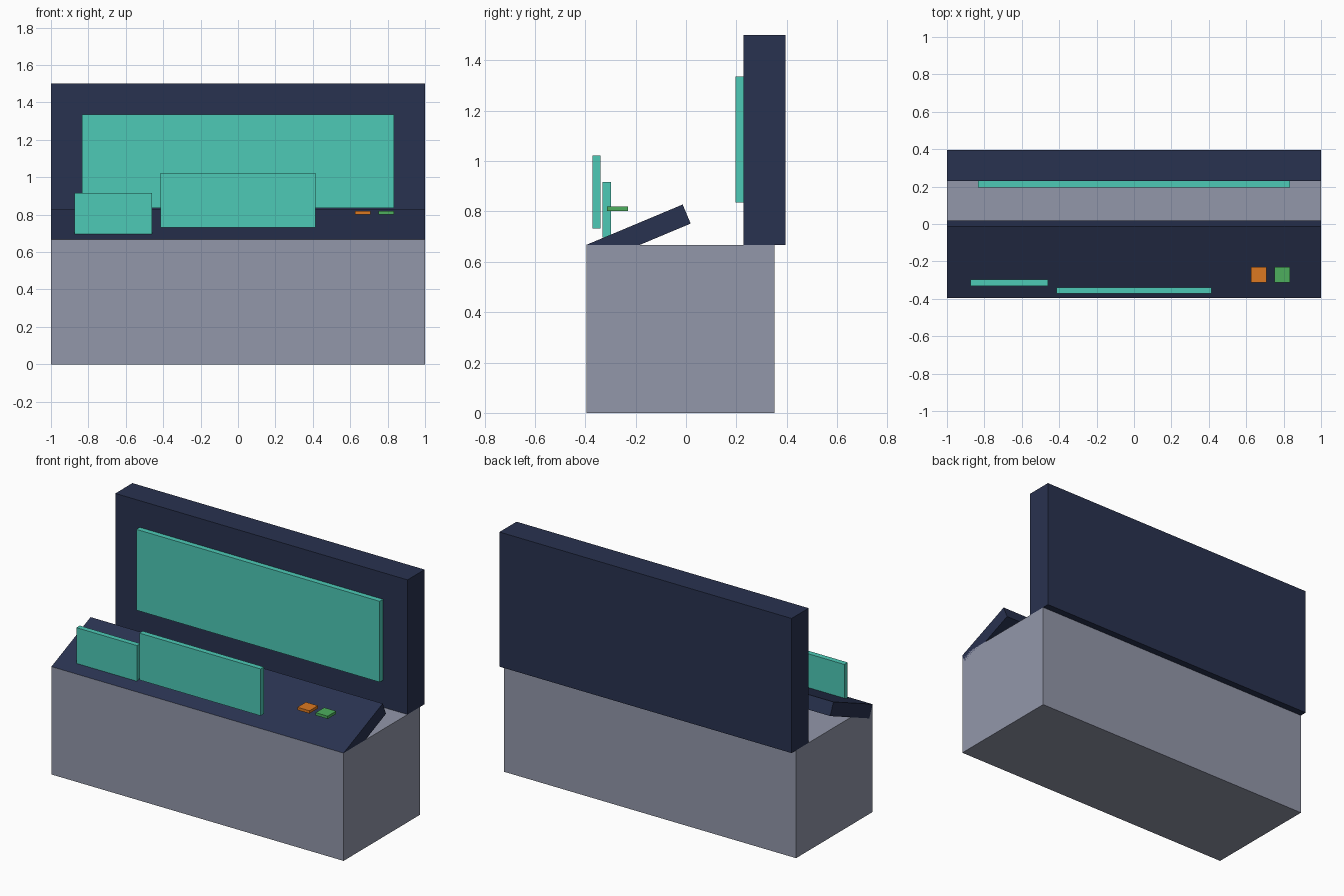
import bpy
import bmesh
from math import atan2, cos, sin

if "Cube" in bpy.data.objects:
    bpy.data.objects.remove(bpy.data.objects["Cube"])


def material(name, rgb):
    mat = bpy.data.materials.new(name)
    mat.diffuse_color = (*rgb, 1)
    mat.use_nodes = True
    mat.node_tree.nodes["Principled BSDF"].inputs["Base Color"].default_value = mat.diffuse_color
    return mat


NAVY = material("navy", (0.022, 0.032, 0.08))
TEAL = material("teal", (0.075, 0.59, 0.47))
ORANGE = material("orange", (0.72, 0.19, 0.015))
GREEN = material("green", (0.075, 0.43, 0.11))
GREY = material("cabinet_grey", (0.29, 0.31, 0.40))


def box(name, x, y, z, mat):
    """Box spanning the (min, max) ranges on each axis."""
    size = [b - a for a, b in (x, y, z)]
    mesh = bpy.data.meshes.new(name)
    bm = bmesh.new()
    bmesh.ops.create_cube(bm, size=1)
    bmesh.ops.scale(bm, vec=size, verts=bm.verts)
    bm.to_mesh(mesh)
    bm.free()
    obj = bpy.data.objects.new(name, mesh)
    obj.location = [(a + b) / 2 for a, b in (x, y, z)]
    mesh.materials.append(mat)
    bpy.context.collection.objects.link(obj)
    return obj


# Cabinet and upright back panel with its wide screen
box("cabinet", (-1, 1), (-0.396, 0.352), (0, 0.667), GREY)
box("back_panel", (-1, 1), (0.229, 0.396), (0.667, 1.5), NAVY)
box("wall_screen", (-0.833, 0.833), (0.196, 0.229), (0.835, 1.335), TEAL)

# Sloping control desk, its front top edge on the cabinet's front edge
depth, thick = 0.415, 0.082
tilt = atan2(0.16, 0.382)
desk = box("control_desk", (-1, 1), (-depth / 2, depth / 2), (-thick / 2, thick / 2), NAVY)
desk.rotation_euler.x = tilt
desk.location = (0,
                 -0.396 + depth / 2 * cos(tilt) + thick / 2 * sin(tilt),
                 0.667 + depth / 2 * sin(tilt) - thick / 2 * cos(tilt))

# Upright desk screens
box("main_desk_screen", (-0.415, 0.415), (-0.372, -0.339), (0.732, 1.022), TEAL)
box("side_desk_screen", (-0.875, -0.46), (-0.331, -0.298), (0.696, 0.917), TEAL)

# Buttons
for name, x, mat in (("orange_button", 0.667, ORANGE), ("green_button", 0.792, GREEN)):
    box(name, (x - 0.041, x + 0.041), (-0.313, -0.23), (0.802, 0.819), mat)
